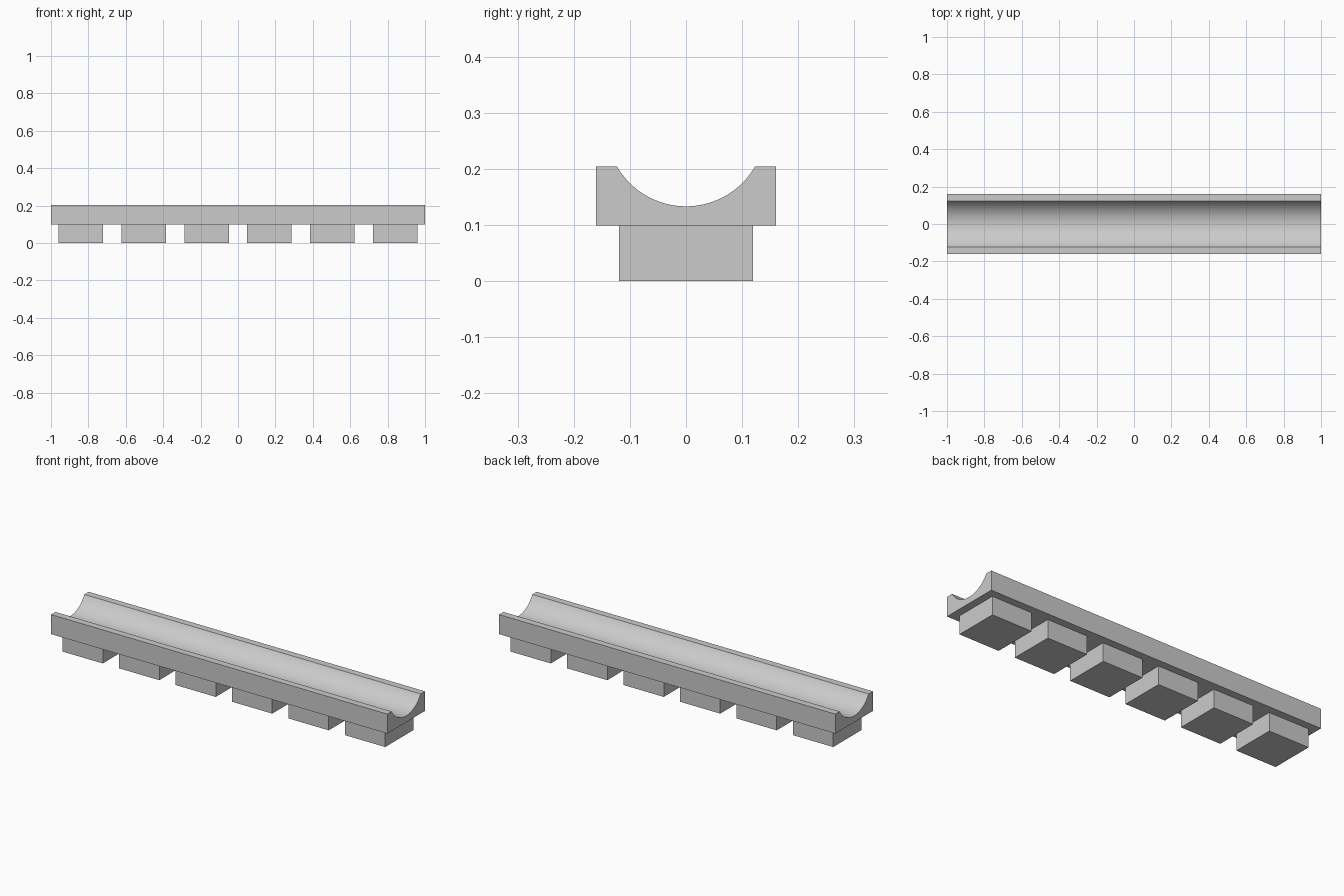
import bpy, bmesh, math

if "Cube" in bpy.data.objects:
    bpy.data.objects.remove(bpy.data.objects["Cube"], do_unlink=True)

LENGTH = 2.0
RAIL_HALF = 0.16
RAIL_BOTTOM, RAIL_TOP = 0.099, 0.204
GROOVE_HALF, GROOVE_BOTTOM = 0.123, 0.133
FOOT_X, FOOT_Y, FOOT_STEP = 0.238, 0.238, 0.336

grey = bpy.data.materials.new("light grey")
grey.use_nodes = True
grey.diffuse_color = (0.6, 0.6, 0.6, 1)
grey.node_tree.nodes["Principled BSDF"].inputs["Base Color"].default_value = (0.6, 0.6, 0.6, 1)


def finish(name, bm):
    bmesh.ops.recalc_face_normals(bm, faces=bm.faces)
    mesh = bpy.data.meshes.new(name)
    bm.to_mesh(mesh)
    bm.free()
    mesh.materials.append(grey)
    obj = bpy.data.objects.new(name, mesh)
    bpy.context.collection.objects.link(obj)
    return obj


# Grooved rail: cross-section with a circular channel, extruded along x
depth = RAIL_TOP - GROOVE_BOTTOM
radius = (GROOVE_HALF ** 2 + depth ** 2) / (2 * depth)
sweep = math.asin(GROOVE_HALF / radius)
steps = 40
profile = [(-RAIL_HALF, RAIL_TOP), (-RAIL_HALF, RAIL_BOTTOM),
           (RAIL_HALF, RAIL_BOTTOM), (RAIL_HALF, RAIL_TOP)]
for i in range(steps + 1):
    a = sweep * (1 - 2 * i / steps)
    profile.append((radius * math.sin(a), GROOVE_BOTTOM + radius * (1 - math.cos(a))))

bm = bmesh.new()
end = bm.faces.new([bm.verts.new((-LENGTH / 2, y, z)) for y, z in profile])
new = bmesh.ops.extrude_face_region(bm, geom=[end], use_keep_orig=True)["geom"]
bmesh.ops.translate(bm, vec=(LENGTH, 0, 0),
                    verts=[v for v in new if isinstance(v, bmesh.types.BMVert)])
rail = finish("grooved_rail", bm)
bpy.ops.object.select_all(action='DESELECT')
rail.select_set(True)
bpy.context.view_layer.objects.active = rail
bpy.ops.object.shade_smooth_by_angle(angle=math.radians(25))

# Row of six block feet
for i in range(6):
    bm = bmesh.new()
    bmesh.ops.create_cube(bm, size=1)
    bmesh.ops.scale(bm, vec=(FOOT_X, FOOT_Y, RAIL_BOTTOM), verts=bm.verts)
    foot = finish(f"foot_{i + 1}", bm)
    foot.location = ((i - 2.5) * FOOT_STEP, 0, RAIL_BOTTOM / 2)
